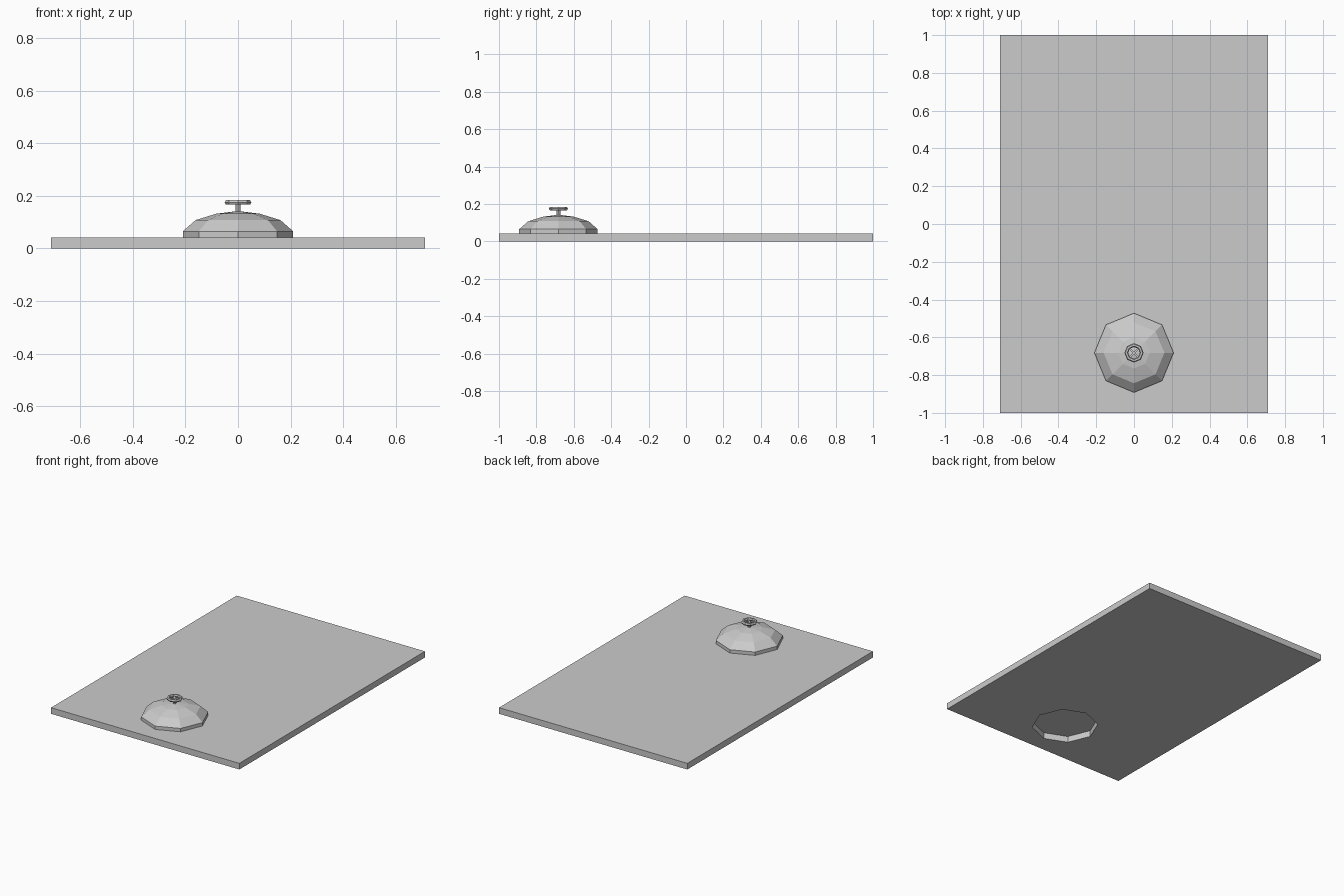
import bpy, bmesh
from math import cos, sin, pi

if "Cube" in bpy.data.objects:
    bpy.data.objects.remove(bpy.data.objects["Cube"])

CX, CY = 0.0, -0.682   # hatch centre
T = 0.042              # plate thickness
R = 0.21               # hatch radius


def make(name, bm):
    bmesh.ops.recalc_face_normals(bm, faces=bm.faces)
    me = bpy.data.meshes.new(name)
    bm.to_mesh(me)
    bm.free()
    ob = bpy.data.objects.new(name, me)
    bpy.context.collection.objects.link(ob)
    return ob


def lathe(name, profile, sides=8):
    """Stack of n-sided rings, closed at both ends."""
    bm = bmesh.new()
    rings = [[bm.verts.new((CX + r * cos(2 * pi * i / sides),
                            CY + r * sin(2 * pi * i / sides), z))
              for i in range(sides)] for r, z in profile]
    for a, b in zip(rings, rings[1:]):
        for i in range(sides):
            j = (i + 1) % sides
            bm.faces.new((a[i], a[j], b[j], b[i]))
    bm.faces.new(rings[0])
    bm.faces.new(rings[-1])
    return make(name, bm)


# deck plate with octagonal opening under the hatch
bm = bmesh.new()
bmesh.ops.create_cube(bm, size=1)
for v in bm.verts:
    v.co = (v.co.x * 1.42, v.co.y * 2, (v.co.z + 0.5) * T)
plate = make("deck_plate", bm)
cutter = lathe("opening_cutter", [(R - 0.001, -0.1), (R - 0.001, 0.1)])
cutter.hide_render = True
cutter.hide_viewport = True
mod = plate.modifiers.new("opening", 'BOOLEAN')
mod.operation = 'DIFFERENCE'
mod.solver = 'EXACT'
mod.object = cutter

# faceted hatch dome with upright rim
lathe("hatch_dome", [(R, T), (R, 0.065), (0.161, 0.108), (0.083, 0.132), (0.012, 0.141)])

# stem
lathe("wheel_stem", [(0.010, 0.135), (0.010, 0.178)])

# hand wheel ring
bpy.ops.mesh.primitive_torus_add(location=(CX, CY, 0.175), major_radius=0.041,
                                 minor_radius=0.010, major_segments=8, minor_segments=6)
bpy.context.object.name = "hand_wheel"

# crossed spokes
for k in range(2):
    bpy.ops.mesh.primitive_cube_add(size=1, location=(CX, CY, 0.175),
                                    rotation=(0, 0, k * pi / 2 + pi / 4))
    ob = bpy.context.object
    ob.name = "wheel_spoke"
    ob.scale = (0.072, 0.009, 0.008)
